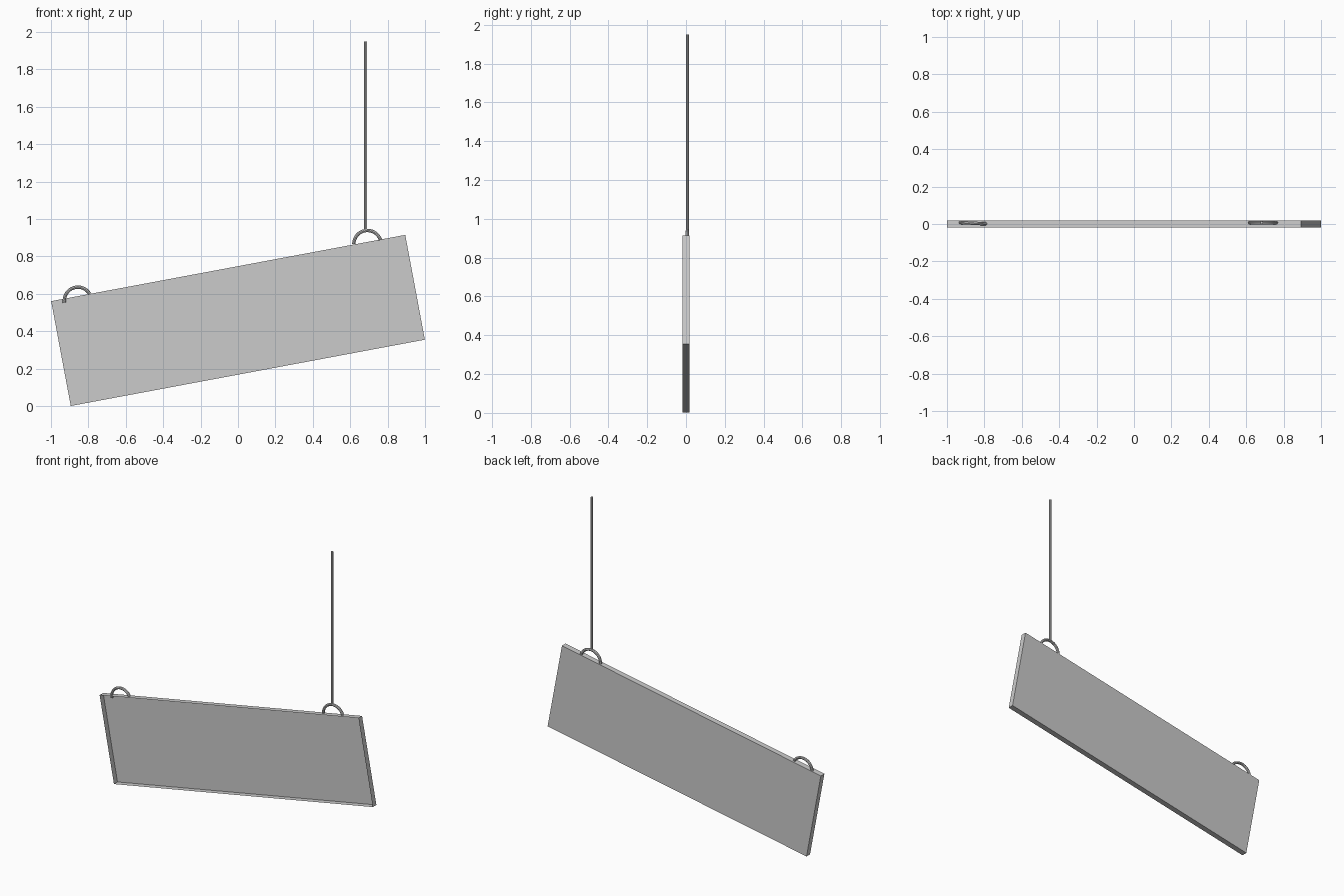
import bpy, bmesh
from math import radians, sin, cos, pi
from mathutils import Matrix, Vector

if "Cube" in bpy.data.objects:
    bpy.data.objects.remove(bpy.data.objects["Cube"])

TILT = radians(10.6)


def finish(bm, name, smooth=False):
    mesh = bpy.data.meshes.new(name)
    bm.to_mesh(mesh)
    bm.free()
    obj = bpy.data.objects.new(name, mesh)
    bpy.context.collection.objects.link(obj)
    if smooth:
        bpy.ops.object.select_all(action='DESELECT')
        obj.select_set(True)
        bpy.context.view_layer.objects.active = obj
        bpy.ops.object.shade_smooth_by_angle(angle=radians(40))
    return obj


def hanging_loop(name, centre, start, end, yaw, radius=0.073, tube=0.009, steps=16, sides=8):
    """Arc of round bar standing in the xz plane, turned slightly by yaw."""
    bm = bmesh.new()
    rings = []
    for i in range(steps + 1):
        a = radians(start + (end - start) * i / steps)
        ring = []
        for j in range(sides):
            b = 2 * pi * j / sides
            r = radius + tube * cos(b)
            ring.append(bm.verts.new((r * cos(a), tube * sin(b), r * sin(a))))
        rings.append(ring)
    for r0, r1 in zip(rings, rings[1:]):
        for j in range(sides):
            k = (j + 1) % sides
            bm.faces.new((r0[j], r0[k], r1[k], r1[j]))
    bm.faces.new(rings[0])
    bm.faces.new(rings[-1])
    bmesh.ops.recalc_face_normals(bm, faces=bm.faces)
    bm.transform(Matrix.Translation(Vector(centre)) @ Matrix.Rotation(yaw, 4, 'Z'))
    return finish(bm, name, True)


# Tilted sign panel: shallow tray with its front side open
bm = bmesh.new()
bmesh.ops.create_cube(bm, size=1, matrix=Matrix.Diagonal((1.926, 0.037, 0.57, 1)))
front = [f for f in bm.faces if f.normal.y < -0.9]
bmesh.ops.delete(bm, geom=front, context='FACES_ONLY')
bm.transform(Matrix.Translation((0, 0, 0.458)) @ Matrix.Rotation(-TILT, 4, 'Y'))
finish(bm, "sign_panel")

# Two loops along the top edge
hanging_loop("left_loop", (-0.856, 0.004, 0.563), 31, 188, radians(-3))
hanging_loop("right_loop", (0.692, 0.007, 0.866), 18, 180, 0)

# Rod still hanging from the right loop
bm = bmesh.new()
bmesh.ops.create_cone(bm, cap_ends=True, segments=8, radius1=0.008, radius2=0.008, depth=1.015,
                      matrix=Matrix.Translation((0.683, 0.007, 1.4425)))
finish(bm, "hanging_rod", True)
